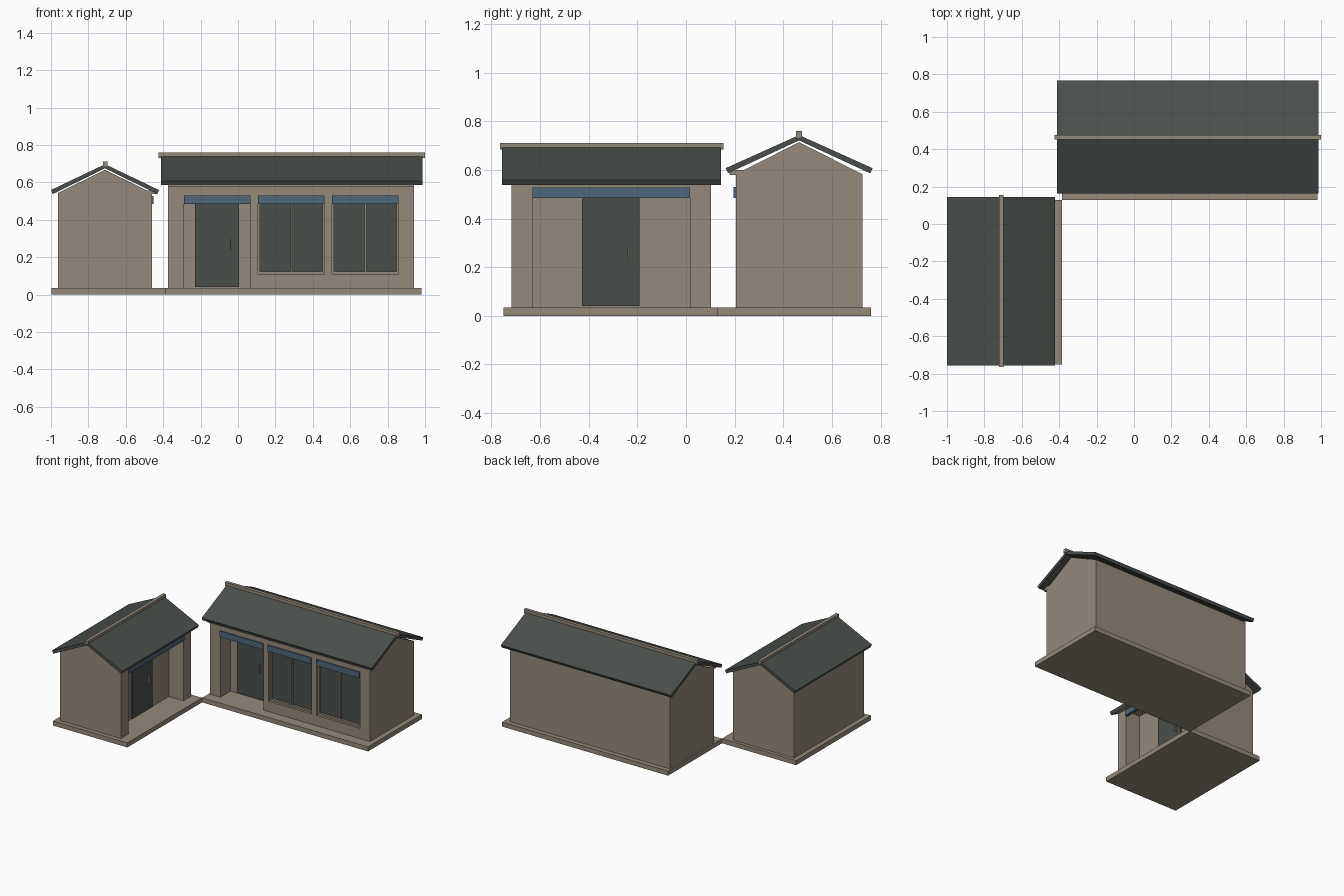
import bpy, bmesh

if "Cube" in bpy.data.objects:
    bpy.data.objects.remove(bpy.data.objects["Cube"])


def mat(name, rgb):
    m = bpy.data.materials.new(name)
    m.diffuse_color = (*rgb, 1)
    m.use_nodes = True
    m.node_tree.nodes["Principled BSDF"].inputs["Base Color"].default_value = m.diffuse_color
    return m


TAN = mat("tan plaster", (0.30, 0.255, 0.20))
SLATE = mat("dark slate", (0.066, 0.078, 0.070))
BLUE = mat("slate blue", (0.082, 0.133, 0.185))


def prism(name, pts, axis, a, b, m):
    """Extrude a 2D profile (across, z) along 'x' or 'y' from a to b."""
    bm = bmesh.new()
    pos = lambda p, t: (t, p[0], p[1]) if axis == 'x' else (p[0], t, p[1])
    lo = [bm.verts.new(pos(p, a)) for p in pts]
    hi = [bm.verts.new(pos(p, b)) for p in pts]
    bm.faces.new(lo)
    bm.faces.new(hi[::-1])
    n = len(pts)
    for i in range(n):
        j = (i + 1) % n
        bm.faces.new((lo[j], lo[i], hi[i], hi[j]))
    bmesh.ops.recalc_face_normals(bm, faces=bm.faces)
    me = bpy.data.meshes.new(name)
    bm.to_mesh(me)
    bm.free()
    me.materials.append(m)
    ob = bpy.data.objects.new(name, me)
    bpy.context.collection.objects.link(ob)
    return ob


def box(name, x0, x1, y0, y1, z0, z1, m):
    return prism(name, [(x0, z0), (x1, z0), (x1, z1), (x0, z1)], 'y', y0, y1, m)


def cut(ob, *dims):
    """Cut a box-shaped recess out of a wall body."""
    c = box("cutter", *dims, TAN)
    c.hide_render = True
    mod = ob.modifiers.new("recess", 'BOOLEAN')
    mod.operation, mod.solver, mod.object = 'DIFFERENCE', 'EXACT', c
    bpy.context.view_layer.objects.active = ob
    bpy.ops.object.modifier_apply(modifier=mod.name)
    bpy.data.objects.remove(c)


def body(name, axis, c, half, eave, apex, a, b):
    pts = [(c - half, 0.03), (c + half, 0.03), (c + half, eave), (c, apex), (c - half, eave)]
    return prism(name, pts, axis, a, b, TAN)


def roof(name, axis, c, half, eave, apex, a, b):
    """Thin folded roof slab with eave ends cut square to the slope."""
    pts = [(c - half, eave), (c, apex), (c + half, eave),
           (c + half - 0.01, eave - 0.021), (c, apex - 0.022), (c - half + 0.01, eave - 0.021)]
    return prism(name, pts, axis, a, b, SLATE)


# Platforms
box("main_platform", -0.385, 0.98, 0.128, 0.76, 0, 0.034, TAN)
box("side_platform", -0.996, -0.385, -0.75, 0.128, 0, 0.034, TAN)

# Main house
main = body("main_walls", 'x', 0.465, 0.26, 0.582, 0.714, -0.374, 0.942)
cut(main, -0.288, 0.068, 0.1, 0.325, 0.034, 0.527)
roof("main_roof", 'x', 0.465, 0.302, 0.607, 0.743, -0.413, 0.986)
box("main_ridge", -0.424, 1.0, 0.453, 0.477, 0.73, 0.759, TAN)
box("main_eave_board", -0.374, 0.942, 0.178, 0.25, 0.578, 0.599, TAN)
box("main_door", -0.23, 0.005, 0.315, 0.327, 0.042, 0.49, SLATE)
box("main_door_handle", -0.044, -0.037, 0.305, 0.316, 0.235, 0.298, TAN)
box("main_door_lintel", -0.288, 0.068, 0.196, 0.216, 0.485, 0.53, BLUE)

# Windows: recess, frame bars, two panes, lintel
for i, x in enumerate((0.107, 0.503)):
    w = 0.356
    n = f"window_{i + 1}_"
    cut(main, x, x + w, 0.1, 0.25, 0.11, 0.527)
    box(n + "glass", x, x + w, 0.238, 0.251, 0.11, 0.527, SLATE)
    for k, bx in enumerate((x, x + w / 2 - 0.005, x + w - 0.011)):
        box(n + f"bar_{k}", bx, bx + (0.01 if k == 1 else 0.011), 0.222, 0.24, 0.11, 0.527, TAN)
    box(n + "sill", x, x + w, 0.222, 0.24, 0.11, 0.123, TAN)
    box(n + "lintel", x, x + w, 0.196, 0.216, 0.485, 0.53, BLUE)

# Side house
side = body("side_walls", 'y', -0.711, 0.251, 0.543, 0.668, -0.718, 0.103)
cut(side, -0.58, -0.4, -0.632, 0.016, 0.034, 0.527)
roof("side_roof", 'y', -0.711, 0.289, 0.559, 0.697, -0.757, 0.144)
box("side_ridge", -0.723, -0.699, -0.765, 0.154, 0.684, 0.711, TAN)
box("side_eave_board", -0.50, -0.436, -0.718, 0.103, 0.537, 0.557, TAN)
box("side_door", -0.582, -0.57, -0.427, -0.192, 0.04, 0.49, SLATE)
box("side_door_handle", -0.571, -0.56, -0.241, -0.234, 0.232, 0.285, TAN)
box("side_door_lintel", -0.472, -0.452, -0.632, 0.016, 0.485, 0.528, BLUE)
